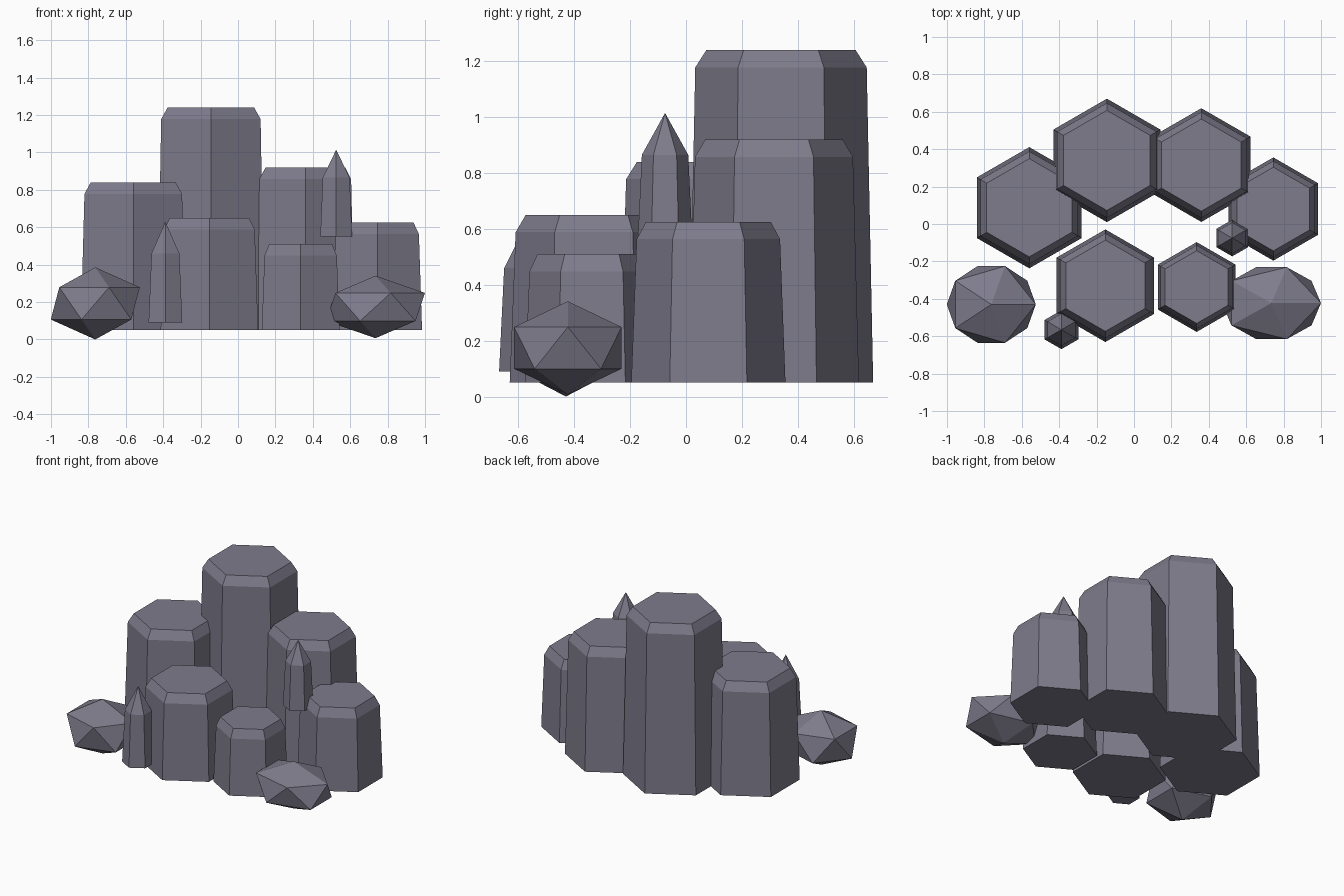
import bpy, bmesh, math
from mathutils import Matrix

if "Cube" in bpy.data.objects:
    bpy.data.objects.remove(bpy.data.objects["Cube"])

stone = bpy.data.materials.new("grey_violet_stone")
stone.diffuse_color = (0.21, 0.20, 0.26, 1)
stone.use_nodes = True
stone.node_tree.nodes["Principled BSDF"].inputs["Base Color"].default_value = stone.diffuse_color


def finish(name, bm):
    bmesh.ops.recalc_face_normals(bm, faces=bm.faces[:])
    mesh = bpy.data.meshes.new(name)
    bm.to_mesh(mesh)
    bm.free()
    mesh.materials.append(stone)
    obj = bpy.data.objects.new(name, mesh)
    bpy.context.collection.objects.link(obj)


def hex_prism(name, x, y, profile):
    """Stack hexagonal rings (radius, z), corners towards +-y; radius 0 is a tip."""
    bm = bmesh.new()
    rings = []
    for r, z in profile:
        n = 6 if r else 1
        rings.append([bm.verts.new((x + r * math.cos(math.radians(30 + 60 * i)),
                                    y + r * math.sin(math.radians(30 + 60 * i)), z))
                      for i in range(n)])
    bm.faces.new(rings[0][::-1])
    for a, b in zip(rings, rings[1:]):
        for i in range(6):
            j = (i + 1) % 6
            bm.faces.new((a[i], a[j], b[0]) if len(b) == 1 else (a[i], a[j], b[j], b[i]))
    if len(rings[-1]) == 6:
        bm.faces.new(rings[-1])
    finish(name, bm)


# Basalt columns: tapered shaft with a chamfered cap
for name, x, y, r, top in [
    ("tall_column", -0.145, 0.34, 0.33, 1.24),
    ("left_column", -0.56, 0.087, 0.324, 0.84),
    ("back_right_column", 0.36, 0.315, 0.304, 0.92),
    ("right_column", 0.745, 0.08, 0.276, 0.625),
    ("front_column", -0.153, -0.33, 0.301, 0.65),
    ("small_front_column", 0.335, -0.337, 0.24, 0.51),
]:
    hex_prism(name, x, y, [(r, 0.05), (r * 0.93, top - 0.062), (r * 0.81, top)])

# Pointed shards
hex_prism("left_shard", -0.388, -0.565, [(0.104, 0.09), (0.086, 0.46), (0, 0.63)])
hex_prism("right_shard", 0.525, -0.075, [(0.098, 0.55), (0.083, 0.865), (0, 1.015)])

# Boulders: stretched icosahedra
for name, loc, size in [
    ("left_boulder", (-0.763, -0.43, 0.193), (0.266, 0.241, 0.193)),
    ("right_boulder", (0.735, -0.423, 0.174), (0.296, 0.226, 0.167)),
]:
    bm = bmesh.new()
    bmesh.ops.create_icosphere(bm, subdivisions=1, radius=1,
                               matrix=Matrix.Translation(loc) @ Matrix.Diagonal((*size, 1)))
    finish(name, bm)
